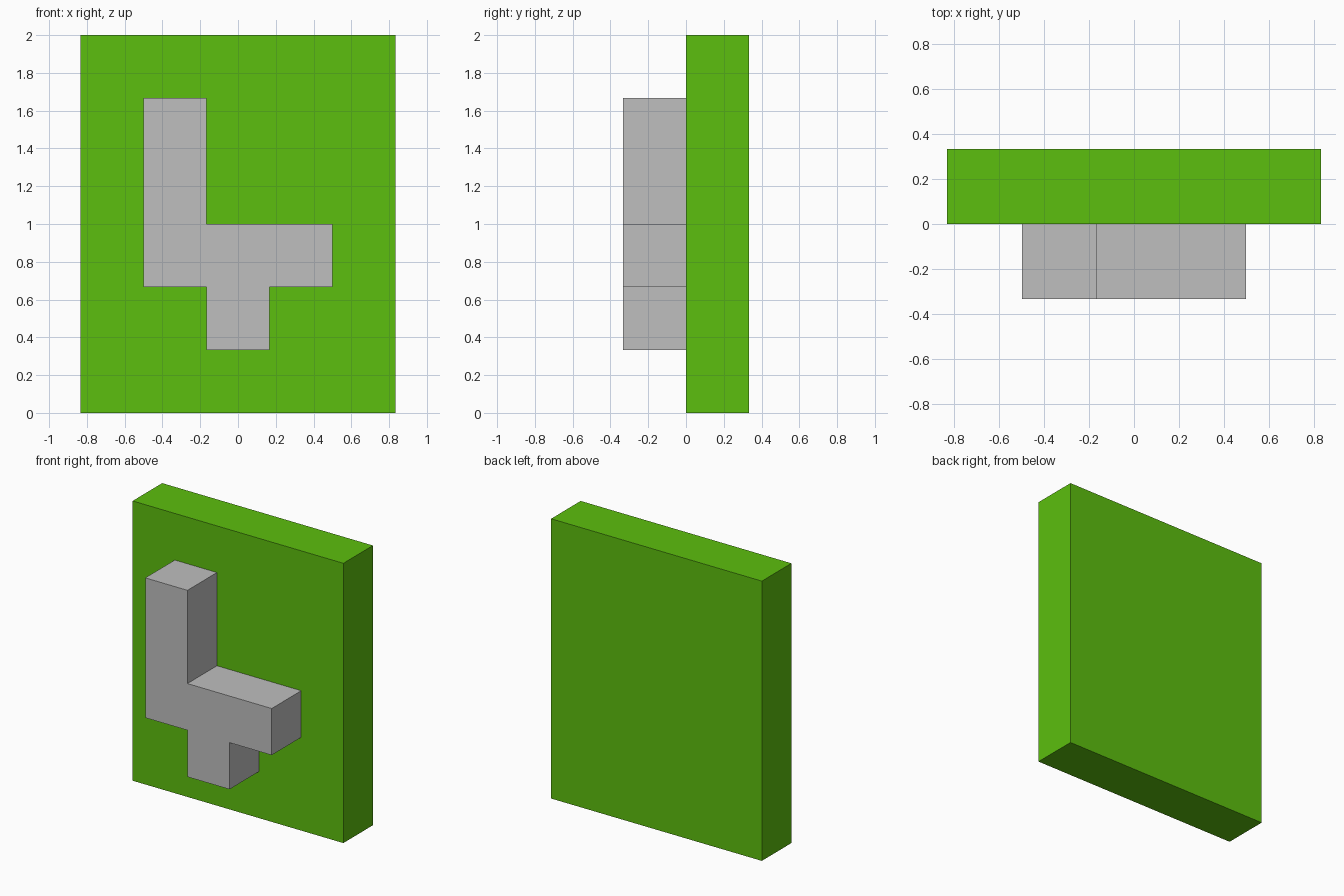
import bpy
import bmesh

cube = bpy.data.objects.get("Cube")
if cube:
    bpy.data.objects.remove(cube, do_unlink=True)

U = 1 / 3  # grid unit: the slab is 5 x 6 units


def make_material(name, rgb):
    mat = bpy.data.materials.new(name)
    mat.use_nodes = True
    mat.diffuse_color = (*rgb, 1)
    mat.node_tree.nodes["Principled BSDF"].inputs["Base Color"].default_value = (*rgb, 1)
    return mat


def make_prism(name, outline, y_front, y_back, mat):
    """Extrude an x-z outline, given in grid units, along y."""
    bm = bmesh.new()
    face = bm.faces.new([bm.verts.new((x * U, y_front * U, z * U)) for x, z in outline])
    result = bmesh.ops.extrude_face_region(bm, geom=[face], use_keep_orig=True)
    moved = [g for g in result["geom"] if isinstance(g, bmesh.types.BMVert)]
    bmesh.ops.translate(bm, verts=moved, vec=(0, (y_back - y_front) * U, 0))
    bmesh.ops.recalc_face_normals(bm, faces=bm.faces)
    mesh = bpy.data.meshes.new(name)
    bm.to_mesh(mesh)
    bm.free()
    mesh.materials.append(mat)
    obj = bpy.data.objects.new(name, mesh)
    bpy.context.collection.objects.link(obj)
    return obj


green = make_material("bright green", (0.107, 0.521, 0.0044))
grey = make_material("light grey", (0.521, 0.521, 0.521))

# Upright backing slab
make_prism("backing_slab", [(-2.5, 0), (2.5, 0), (2.5, 6), (-2.5, 6)], 0, 1, green)

# Raised shape: tall arm on the right, crossbar and short stem below
make_prism("raised_shape", [
    (-0.5, 1), (0.5, 1), (0.5, 2), (1.5, 2), (1.5, 3),
    (-0.5, 3), (-0.5, 5), (-1.5, 5), (-1.5, 2), (-0.5, 2),
], -1, 0, grey)
